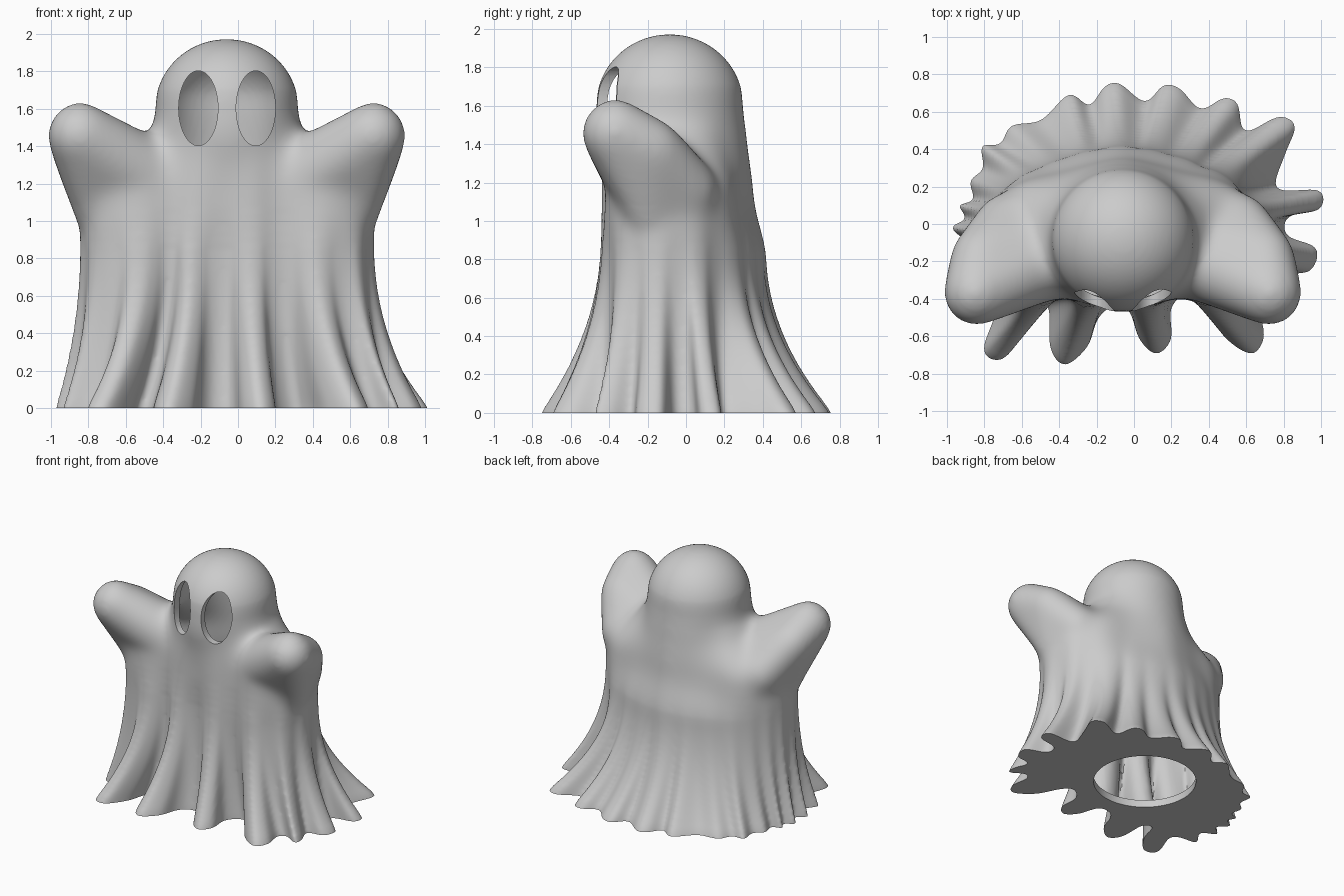
import bpy, bmesh, math
from mathutils import Vector, Matrix

old = bpy.data.objects.get("Cube")
if old:
    bpy.data.objects.remove(old, do_unlink=True)

AXIS_X, AXIS_Y = -0.06, -0.085

# Hem outline of the sheet, anticlockwise from the front, with every fold
HEM = [Vector(p) for p in (
    (-.13, -.45), (-.03, -.46), (.03, -.62), (.12, -.7), (.2, -.62), (.2, -.45), (.3, -.36),
    (.38, -.42), (.48, -.6), (.63, -.7), (.7, -.61), (.68, -.46), (.74, -.42), (.85, -.48),
    (.86, -.4), (.82, -.28), (.95, -.25), (.98, -.13), (.82, -.06), (.83, .04), (1, .08),
    (1, .18), (.81, .18), (.76, .22), (.82, .39), (.87, .53), (.78, .58), (.6, .5),
    (.56, .65), (.48, .68), (.36, .62), (.25, .73), (.16, .75), (.06, .66), (-.08, .76),
    (-.16, .74), (-.24, .64), (-.35, .7), (-.5, .56), (-.66, .53), (-.72, .43), (-.82, .42),
    (-.81, .3), (-.88, .23), (-.86, .13), (-.94, .1), (-.9, .03), (-.98, -.02), (-.9, -.1),
    (-.98, -.18), (-.87, -.25), (-.94, -.38), (-.8, -.4), (-.74, -.46), (-.81, -.68),
    (-.71, -.73), (-.59, -.58), (-.54, -.42), (-.46, -.45), (-.45, -.67), (-.37, -.76),
    (-.25, -.66), (-.2, -.52))]

# Radii of the smooth sections, from the back round to the front
WAIST = (.5, .51, .57, .69, .78, .73, .47, .37, .34)
CHEST = (.44, .44, .5, .68, .79, .75, .45, .38, .35)
NECK = (.4, .4, .4, .42, .42, .41, .39, .38, .37)


def spline(a, b, c, d, t):
    return 0.5 * (2 * b + (c - a) * t + (2 * a - 5 * b + 4 * c - d) * t * t
                  + (3 * b - a - 3 * c + d) * t ** 3)


def closed_curve(points, steps):
    n = len(points)
    return [spline(points[i - 1], points[i], points[(i + 1) % n], points[(i + 2) % n], s / steps)
            for i in range(n) for s in range(steps)]


def section_point(radii, angle):
    # Distance from the back direction, mirrored left and right
    away = abs(math.atan2(math.cos(angle), math.sin(angle)))
    pos = away / math.pi * 8
    i = min(int(pos), 7)
    pick = lambda k: radii[k if 0 <= k <= 8 else (-k if k < 0 else 16 - k)]
    r = spline(pick(i - 1), pick(i), pick(i + 1), pick(i + 2), pos - i)
    return Vector((AXIS_X + r * math.cos(angle), AXIS_Y + r * math.sin(angle)))


def ease(low, high, z):
    t = min(max((z - low) / (high - low), 0), 1)
    return t * t * (3 - 2 * t)


def fade(z, top, power):
    return max(0, 1 - max(z, 0) / top) ** power


def loft(bm, rings):
    rows = [[bm.verts.new(p) for p in ring] for ring in rings]
    n = len(rows[0])
    for low, high in zip(rows, rows[1:]):
        for i in range(n):
            j = (i + 1) % n
            bm.faces.new((low[i], low[j], high[j], high[i]))
    bm.faces.new(rows[0][::-1])
    bm.faces.new(rows[-1])


def lathe(bm, profile, sides=96):
    loft(bm, [[(AXIS_X + r * math.cos(k * math.tau / sides),
                AXIS_Y + r * math.sin(k * math.tau / sides), z) for k in range(sides)]
              for r, z in profile])


def dome(radius, height, base, steps=16):
    return [(radius * math.cos(a) + 0.001, base + height * math.sin(a))
            for a in (k / steps * math.pi / 2 for k in range(steps + 1))]


def finish(name, bm):
    bmesh.ops.recalc_face_normals(bm, faces=bm.faces[:])
    mesh = bpy.data.meshes.new(name)
    bm.to_mesh(mesh)
    bm.free()
    obj = bpy.data.objects.new(name, mesh)
    bpy.context.collection.objects.link(obj)
    return obj


def draped_ring(z):
    n = len(HEM)
    points = []
    for i, p in enumerate(HEM):
        mean = sum((HEM[(i + k) % n] * (5 - abs(k)) for k in range(-4, 5)), Vector((0, 0))) / 25
        angle = math.atan2(mean.y - AXIS_Y, mean.x - AXIS_X)
        # Long folds reach higher on the front than on the back
        tail = 0.22 - 0.15 * math.sin(angle)
        fold = (1 - tail) * fade(z, 0.9, 2) + tail * fade(z, 1.3, 1)
        waist = section_point(WAIST, angle)
        smooth = waist.lerp(section_point(CHEST, angle), ease(0.8, 1.15, z))
        smooth = smooth.lerp(section_point(NECK, angle), ease(1.12, 1.5, z))
        points.append(smooth + (mean - waist) * fade(z, 0.85, 2.1) + (p - mean) * fold)
    return [(p.x, p.y, z) for p in closed_curve(points, 6)]


def add_boolean(obj, cutter):
    cut = obj.modifiers.new(cutter.name, 'BOOLEAN')
    cut.operation = 'DIFFERENCE'
    cut.solver = 'MANIFOLD'
    cut.object = cutter
    cutter.hide_render = True


def add_remesh(obj, size):
    remesh = obj.modifiers.new("fuse", 'REMESH')
    remesh.mode = 'VOXEL'
    remesh.voxel_size = size


def apply_modifiers(obj):
    bpy.ops.object.select_all(action='DESELECT')
    obj.select_set(True)
    bpy.context.view_layer.objects.active = obj
    for modifier in list(obj.modifiers):
        bpy.ops.object.modifier_apply(modifier=modifier.name)


body = bmesh.new()

# Draped sheet
loft(body, [draped_ring(-0.06 + k * 0.05) for k in range(32)])

# Head
lathe(body, [(.3, 1), (.35, 1.25), (.39, 1.45), (.39, 1.55)] + dome(.383, .372, 1.6))

# Raised arms: hulls from the shoulder over the back slope to a round tip
for side in (-1, 1):
    arm = bmesh.new()
    for u, y, z, r in ((.25, -.1, 1.1, .25), (.62, .0, 1.16, .17), (.76, -.18, 1.37, .165),
                       (.785, -.37, 1.46, .178), (.7, -.2, 1.05, .12)):
        bmesh.ops.create_icosphere(arm, subdivisions=4, radius=r,
                                   matrix=Matrix.Translation((AXIS_X + side * u, y, z)))
    hull = bmesh.ops.convex_hull(arm, input=arm.verts[:])
    inner = set(hull["geom_interior"]) | set(hull["geom_unused"])
    bmesh.ops.delete(arm, geom=[g for g in inner if isinstance(g, bmesh.types.BMVert)],
                     context='VERTS')
    temp = bpy.data.meshes.new("arm")
    arm.to_mesh(temp)
    arm.free()
    body.from_mesh(temp)
    bpy.data.meshes.remove(temp)

# Fuse the parts into one soft cloth surface
ghost = finish("ghost_sheet", body)
add_remesh(ghost, 0.015)
soften = ghost.modifiers.new("soften", 'SMOOTH')
soften.factor = 0.5
soften.iterations = 10
apply_modifiers(ghost)

# Blend the shoulders further, less and less towards hem and crown
bm = bmesh.new()
bm.from_mesh(ghost.data)
for step in range(12):
    margin = step * 0.02
    shoulders = [v for v in bm.verts if 0.85 + margin < v.co.z < 1.7 - margin / 2]
    for _ in range(5):
        bmesh.ops.smooth_vert(bm, verts=shoulders, factor=0.5,
                              use_axis_x=True, use_axis_y=True, use_axis_z=True)
bm.to_mesh(ghost.data)
bm.free()

# Hollow inside: the same shape moved inward, resting on a floor plate
hollow = ghost.copy()
hollow.data = ghost.data.copy()
hollow.name = "hollow_cutter"
bpy.context.collection.objects.link(hollow)
inset = hollow.modifiers.new("inset", 'DISPLACE')
inset.mid_level = 0
inset.strength = -0.05
add_remesh(hollow, 0.02)
cutters = [hollow]
for name, top in (("plate_cutter", 0.06), ("floor_cutter", 0)):
    floor = bmesh.new()
    bmesh.ops.create_cube(floor, size=4, matrix=Matrix.Translation((0, 0, top - 2)))
    cutters.append(finish(name, floor))
add_boolean(hollow, cutters[1])
apply_modifiers(hollow)

# Round base opening and two eye holes
opening = bmesh.new()
bmesh.ops.create_cone(opening, cap_ends=True, segments=96, radius1=.39, radius2=.39,
                      depth=.3, matrix=Matrix.Translation((-.04, .08, -.05)))
cutters.append(finish("opening_cutter", opening))
for name, x in (("right_eye_cutter", -0.212), ("left_eye_cutter", 0.095)):
    eye = bmesh.new()
    shape = (Matrix.Translation((x, -0.5, 1.603)) @ Matrix.Diagonal((.105, 1, .2, 1))
             @ Matrix.Rotation(math.pi / 2, 4, 'X'))
    bmesh.ops.create_cone(eye, cap_ends=True, segments=64, radius1=1, radius2=1,
                          depth=0.6, matrix=shape)
    cutters.append(finish(name, eye))

for cutter in cutters:
    if cutter != cutters[1]:
        add_boolean(ghost, cutter)
apply_modifiers(ghost)
for cutter in cutters:
    bpy.data.objects.remove(cutter, do_unlink=True)

# Cloth colour
cloth = bpy.data.materials.new("cloth_grey")
cloth.use_nodes = True
cloth.diffuse_color = (0.6, 0.6, 0.6, 1)
cloth.node_tree.nodes["Principled BSDF"].inputs["Base Color"].default_value = (0.6, 0.6, 0.6, 1)
ghost.data.materials.clear()
ghost.data.materials.append(cloth)
bpy.ops.object.shade_smooth_by_angle(angle=math.radians(40))
